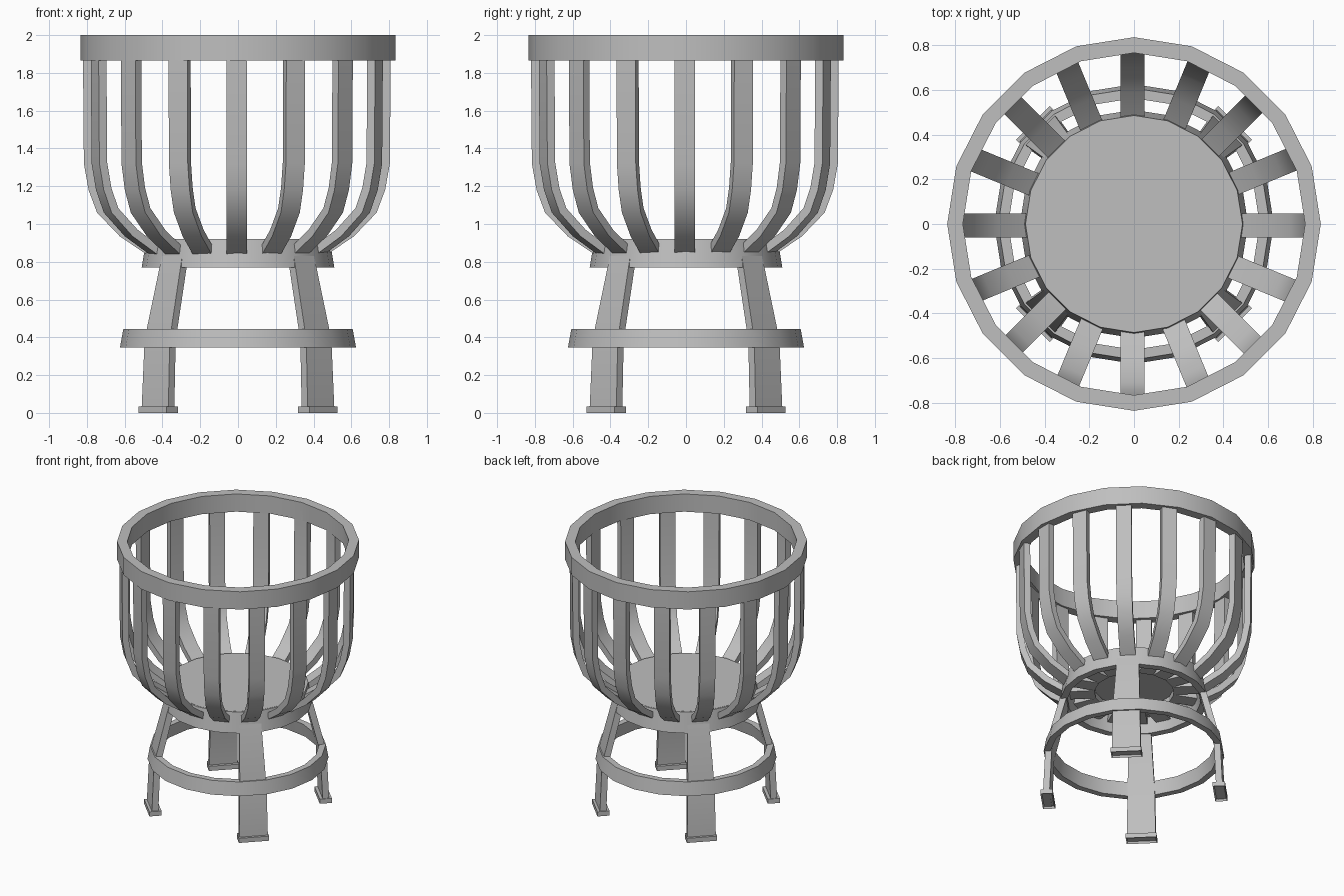
import bpy, bmesh, math
from mathutils import Vector, Matrix

cube = bpy.data.objects.get("Cube")
if cube:
    bpy.data.objects.remove(cube, do_unlink=True)

# Single grey metal
metal = bpy.data.materials.new("grey_metal")
metal.use_nodes = True
GREY = (0.52, 0.52, 0.52, 1)
metal.diffuse_color = GREY
metal.node_tree.nodes["Principled BSDF"].inputs["Base Color"].default_value = GREY

SIDES = 20


def finish(name, bm):
    bmesh.ops.recalc_face_normals(bm, faces=bm.faces)
    mesh = bpy.data.meshes.new(name)
    bm.to_mesh(mesh)
    bm.free()
    mesh.materials.append(metal)
    ob = bpy.data.objects.new(name, mesh)
    bpy.context.collection.objects.link(ob)
    bpy.ops.object.select_all(action='DESELECT')
    ob.select_set(True)
    bpy.context.view_layer.objects.active = ob
    bpy.ops.object.shade_smooth_by_angle(angle=math.radians(30))
    return ob


def ring(name, profile):
    """Revolve a closed (radius, z) profile into a faceted hoop."""
    bm = bmesh.new()
    loops = []
    for i in range(SIDES):
        a = math.tau * i / SIDES
        loops.append([bm.verts.new((r * math.cos(a), r * math.sin(a), z))
                      for r, z in profile])
    n = len(profile)
    for i in range(SIDES):
        p, q = loops[i], loops[(i + 1) % SIDES]
        for j in range(n):
            k = (j + 1) % n
            bm.faces.new((p[j], p[k], q[k], q[j]))
    return finish(name, bm)


def bar(name, path, widths, thickness, angle, shift=0.0):
    """Flat bar whose outer face follows a (radius, z) path, thickened inward."""
    pts = [Vector(p) for p in path]
    rot = Matrix.Rotation(angle, 3, 'Z')
    bm = bmesh.new()
    rows = []
    for i, p in enumerate(pts):
        before = (p - pts[i - 1]).normalized() if i else None
        after = (pts[i + 1] - p).normalized() if i < len(pts) - 1 else None
        t = ((before or after) + (after or before)).normalized()
        inner = p + Vector((-t.y, t.x)) * thickness
        w = widths[i] / 2
        corners = ((p, -w), (p, w), (inner, w), (inner, -w))
        rows.append([bm.verts.new(rot @ Vector((c.x, y, c.y)) + Vector((shift, shift, 0)))
                     for c, y in corners])
    for a, b in zip(rows, rows[1:]):
        for j in range(4):
            k = (j + 1) % 4
            bm.faces.new((a[j], a[k], b[k], b[j]))
    bm.faces.new(rows[0])
    bm.faces.new(rows[-1])
    return finish(name, bm)


# Hoops: top rim, tapered base collar, leg brace
ring("top_rim", [(0.835, 1.865), (0.835, 2), (0.765, 2), (0.765, 1.865)])
ring("base_collar", [(0.51, 0.77), (0.485, 0.92), (0.44, 0.92), (0.46, 0.77)])
ring("leg_brace", [(0.625, 0.345), (0.607, 0.445), (0.562, 0.445), (0.58, 0.345)])

# Basket floor
bm = bmesh.new()
bmesh.ops.create_cone(bm, cap_ends=True, segments=SIDES, radius1=0.475, radius2=0.475,
                      depth=0.03, matrix=Matrix.Translation((0, 0, 0.906)))
finish("basket_floor", bm)

# Curved basket slats
slat_path = [(0.27, 0.84), (0.48, 0.84), (0.62, 0.935), (0.74, 1.06),
             (0.785, 1.18), (0.81, 1.32), (0.815, 1.93)]
for i in range(16):
    bar(f"basket_slat_{i + 1}", slat_path, [0.108] * len(slat_path), 0.045,
        math.tau * i / 16, shift=-0.006)

# Splayed legs with hollow feet
leg_path = [(0.622, 0.015), (0.605, 0.39), (0.494, 0.83)]
for i, side in enumerate(("back_left", "back_right", "front_right", "front_left")):
    angle = math.tau * (i + 0.5) / 4
    bar(f"{side}_leg", leg_path, [0.2, 0.188, 0.152], 0.045, angle)
    bm = bmesh.new()
    place = (Matrix.Rotation(angle, 4, 'Z') @ Matrix.Translation((0.597, 0, 0.0175))
             @ Matrix.Diagonal((0.085, 0.212, 0.035, 1)))
    bmesh.ops.create_cube(bm, size=1, matrix=place)
    bm.normal_update()
    sole = min(bm.faces, key=lambda f: f.calc_center_median().z)
    bmesh.ops.inset_region(bm, faces=[sole], thickness=0.012)
    bmesh.ops.translate(bm, verts=sole.verts, vec=(0, 0, 0.015))
    finish(f"{side}_foot", bm)
